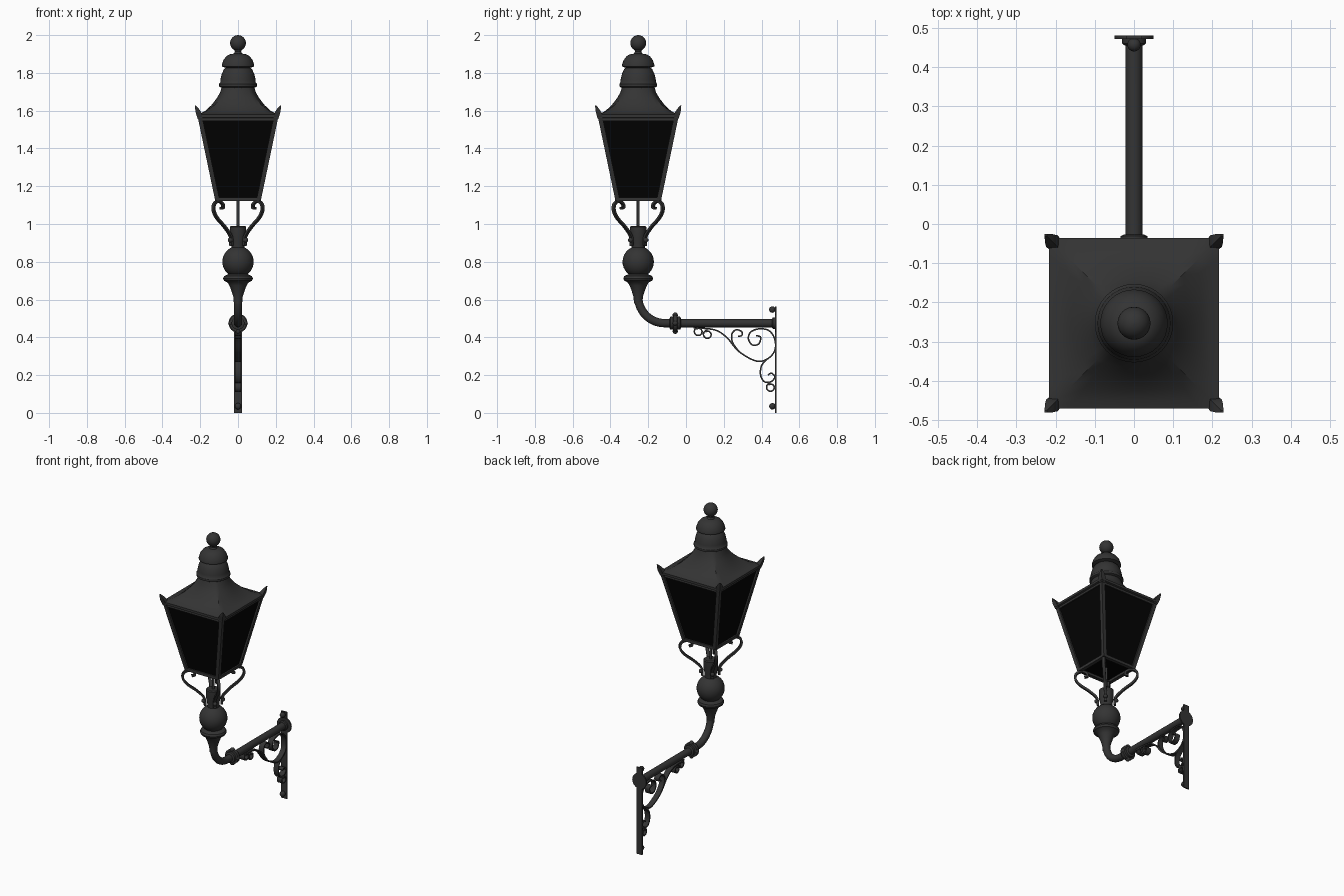
import bpy, bmesh
from math import sin, cos, pi, radians
from mathutils import Vector

cube = bpy.data.objects.get("Cube")
if cube:
    bpy.data.objects.remove(cube)

LAMP_Y = -0.253


def material(name, value, rough):
    m = bpy.data.materials.new(name)
    m.use_nodes = True
    colour = (value, value, value, 1)
    m.diffuse_color = colour
    shader = m.node_tree.nodes["Principled BSDF"]
    shader.inputs["Base Color"].default_value = colour
    shader.inputs["Roughness"].default_value = rough
    return m


iron = material("dark iron", 0.034, 0.6)
glass = material("black glass", 0.001, 0.6)


def skin(name, rings, mat=iron):
    """Loft equal-sized rings of points and cap both ends."""
    bm = bmesh.new()
    loops = [[bm.verts.new(p) for p in ring] for ring in rings]
    n = len(loops[0])
    for a, b in zip(loops, loops[1:]):
        for i in range(n):
            j = (i + 1) % n
            bm.faces.new((a[i], a[j], b[j], b[i]))
    bm.faces.new(loops[0])
    bm.faces.new(loops[-1])
    bmesh.ops.recalc_face_normals(bm, faces=bm.faces)
    mesh = bpy.data.meshes.new(name)
    bm.to_mesh(mesh)
    bm.free()
    mesh.materials.append(mat)
    ob = bpy.data.objects.new(name, mesh)
    bpy.context.collection.objects.link(ob)
    bpy.ops.object.select_all(action="DESELECT")
    ob.select_set(True)
    bpy.context.view_layer.objects.active = ob
    bpy.ops.object.shade_smooth_by_angle(angle=radians(35))
    return ob


def lathe(name, profile, origin=(0, LAMP_Y, 0), along_y=False, n=32):
    """Turn (radius, height) pairs about z, or about y."""
    rings = []
    for r, h in profile:
        ring = []
        for i in range(n):
            u, v = r * cos(2 * pi * i / n), r * sin(2 * pi * i / n)
            ring.append(Vector(origin) + Vector((u, h, v) if along_y else (u, v, h)))
        rings.append(ring)
    return skin(name, rings)


def ball(r, z, start=10, stop=170, steps=12):
    angles = [radians(start + (stop - start) * i / steps) for i in range(steps + 1)]
    return [(r * sin(a), z - r * cos(a)) for a in angles]


def square(x, y, z, hx, hy=None):
    hy = hx if hy is None else hy
    return [Vector((x + sx * hx, y + sy * hy, z))
            for sx, sy in ((-1, -1), (1, -1), (1, 1), (-1, 1))]


def box(name, x, y, z0, z1, hx, hy):
    return skin(name, [square(x, y, z0, hx, hy), square(x, y, z1, hx, hy)])


def smooth_path(pts, steps=6):
    """Catmull-Rom through 2D points."""
    p = [Vector(q) for q in pts]
    p = [2 * p[0] - p[1]] + p + [2 * p[-1] - p[-2]]
    out = []
    for a, b, c, d in zip(p, p[1:], p[2:], p[3:]):
        for k in range(steps):
            t = k / steps
            out.append((2 * b + (c - a) * t + (2 * a - 5 * b + 4 * c - d) * t**2
                        + (3 * b - a - 3 * c + d) * t**3) / 2)
    return out + [p[-2]]


def ribbon(name, pts, origin, direction, width, thick):
    """Flat bar following (outward, up) points in a vertical plane."""
    path = smooth_path(pts)
    out = Vector(direction).normalized()
    up = Vector((0, 0, 1))
    side = out.cross(up) * width / 2
    rings = []
    for i, p in enumerate(path):
        t = (path[min(i + 1, len(path) - 1)] - path[max(i - 1, 0)]).normalized()
        nrm = (out * -t.y + up * t.x) * thick / 2
        c = Vector(origin) + out * p.x + up * p.y
        rings.append([c + side + nrm, c - side + nrm, c - side - nrm, c + side - nrm])
    return skin(name, rings)


# Roof: square eaves blending into a round neck
roof = []
profile = [(.205, 1.56), (.217, 1.565), (.217, 1.58), (.195, 1.587), (.172, 1.6),
           (.14, 1.63), (.113, 1.665), (.095, 1.695), (.085, 1.73)]
for half, z in profile:
    blend = max(0, (z - 1.585) / 0.145) ** 0.8
    ring = []
    for i in range(48):
        a = 2 * pi * (i + 0.5) / 48 + pi / 48
        reach = half * (blend + (1 - blend) / max(abs(cos(a)), abs(sin(a))))
        ring.append(Vector((reach * cos(a), LAMP_Y + reach * sin(a), z)))
    roof.append(ring)
skin("roof", roof)

# Vent chimney and finial
lathe("lower_vent", [(.085, 1.72), (.1, 1.728), (.1, 1.742), (.094, 1.75), (.093, 1.765),
                     (.086, 1.795), (.074, 1.82), (.06, 1.832)])
lathe("upper_vent", [(.06, 1.825), (.086, 1.834), (.086, 1.842), (.077, 1.868), (.062, 1.888),
                     (.045, 1.898), (.022, 1.902), (.017, 1.912), (.02, 1.925)])
lathe("finial_ball", ball(.042, 1.958, 5, 179))

# Glazed body and its frame
skin("glass_panes", [square(0, LAMP_Y, 1.137, .112), square(0, LAMP_Y, 1.565, .203)], glass)
for sx in (-1, 1):
    for sy in (-1, 1):
        def corner(reach, z, half):
            return square(sx * reach, LAMP_Y + sy * reach, z, half)
        skin("corner_post", [corner(.109, 1.125, .012), corner(.202, 1.57, .012)])
        skin("corner_horn", [corner(.2, 1.555, .013), corner(.209, 1.59, .015),
                             corner(.217, 1.61, .01), corner(.225, 1.627, .003)])
        # Scrolled arm under each corner
        ribbon("scroll_arm", [(.05, .885), (.055, .935), (.1, .985), (.155, 1.03), (.182, 1.07),
                              (.178, 1.105), (.148, 1.12), (.117, 1.108), (.112, 1.088),
                              (.13, 1.083)], (0, LAMP_Y, 0), (sx, sy, 0), .018, .013)
        lathe("arm_bolt", ball(.013, .915), (sx * .041, LAMP_Y + sy * .041, 0), n=12)
for s in (-1, 1):
    for z, reach, deep in ((1.122, .111, .011), (1.548, .2, .007)):
        box("frame_rail", 0, LAMP_Y + s * reach, z, z + .018, reach, deep)
        box("frame_rail", s * reach, LAMP_Y, z, z + .018, deep, reach)

# Supply rod, collar, ball and flared column
lathe("supply_rod", [(.008, .97), (.008, 1.14)], n=12)
lathe("collar", [(.035, .87), (.036, .9), (.043, .93), (.043, .985), (.036, .99)])
lathe("column_ball", ball(.083, .8, 20, 165))
lathe("column_flare", [(.022, .58), (.025, .615), (.036, .65), (.046, .675), (.055, .69),
                       (.074, .7), (.079, .712), (.074, .724), (.05, .735)])

# Bent pipe from the column to the wall
R, pipe_z, pipe_r = .14, .475, .022
stations = [(radians(6 * i), LAMP_Y + R) for i in range(16)] + [(pi / 2, .475)]
pipe = []
for a, cy in stations:
    n = Vector((0, -cos(a), -sin(a)))
    centre = Vector((0, cy, pipe_z + R)) + n * R
    pipe.append([centre + pipe_r * (Vector((cos(t), 0, 0)) + n * sin(t))
                 for t in (2 * pi * k / 20 for k in range(20))])
skin("bent_pipe", pipe)

# Pipe coupling with four bolts
joint = (0, -.057, pipe_z)
lathe("coupling", [(.026, -.03), (.034, -.026), (.034, -.012), (.046, -.01), (.046, .01),
                   (.034, .012), (.034, .026), (.026, .03)], joint, True)
for dx, dz in ((0, 1), (0, -1), (1, 0), (-1, 0)):
    lathe("coupling_bolt", [(r, h) for r, h in ball(.014, 0)],
          (dx * .038, joint[1], pipe_z + dz * .043), True, 12)

# Wall plate, rose and fixing bolts
box("wall_plate", 0, .476, 0, .563, .02, .004)
lathe("wall_rose", [(.05, .471), (.05, .48)], (0, 0, pipe_z), True)
lathe("pipe_flange", [(.024, .455), (.03, .46), (.03, .475)], (0, 0, pipe_z), True)
for z in (.035, .547):
    lathe("wall_bolt", ball(.017, .457), (0, 0, z), True, 16)
    lathe("wall_bolt_stem", [(.009, .457), (.009, .476)], (0, 0, z), True, 12)


# Scrollwork bracket, points in hundredths
def scroll(name, pts):
    ribbon(name, [(y / 100, z / 100) for y, z in pts], (0, 0, 0), (0, 1, 0), .034, .008)


scroll("main_scroll", [(4, 45), (15, 44), (21.5, 40), (28, 32.5), (37, 27.5), (43, 28.5),
                       (47, 33), (47, 39), (44, 43.5), (39, 44.5), (34.5, 43), (33, 39.5),
                       (35, 36), (38.5, 36.5), (39.5, 40), (37, 41)])
scroll("upper_scroll", [(28, 32.5), (24.8, 37), (24.2, 41.5), (26.5, 44), (29.5, 43),
                        (29.5, 41), (27.5, 40.5)])
scroll("lower_scroll", [(43, 28.5), (40, 25), (39.5, 20), (41.5, 16.5), (45, 16.5),
                        (47, 19), (45.3, 21), (43.3, 20)])
for y, z in ((6.6, 43), (11.4, 41.5), (44.8, 13.5)):
    turn = [radians(90 + 40 * k) for k in range(11)]
    scroll("small_curl", [(y + (2.3 - k * .06) * cos(a), z + (2.3 - k * .06) * sin(a))
                          for k, a in enumerate(turn)])
